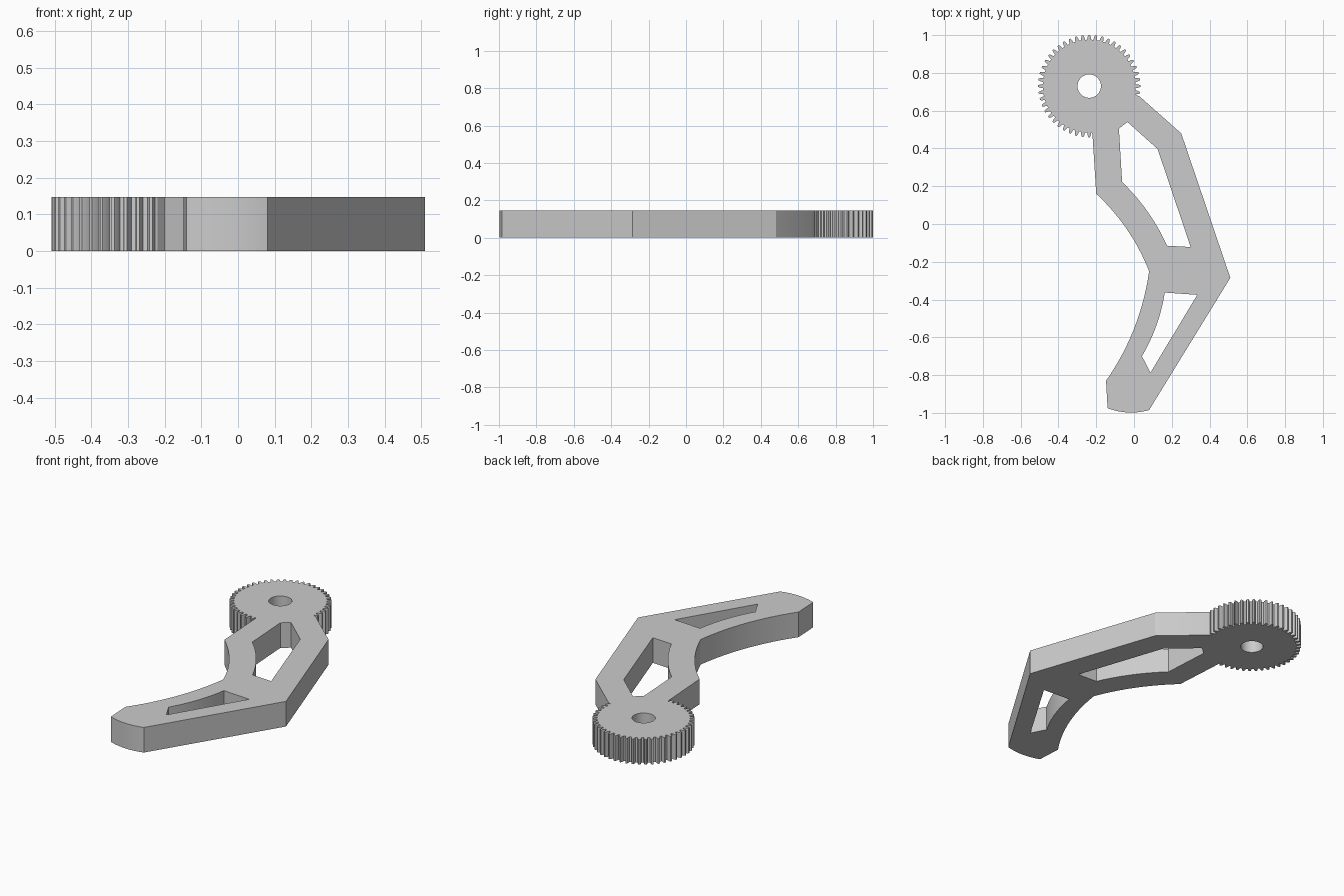
import bpy
import bmesh
from math import sin, cos, tau
from mathutils import Vector

if "Cube" in bpy.data.objects:
    bpy.data.objects.remove(bpy.data.objects["Cube"])

THICK = 0.147
CENTER = Vector((-0.237, 0.73))
TEETH = 48


def polar(radius, angle):
    return CENTER + Vector((cos(angle), sin(angle))) * radius


def bow(a, b, rise, steps=14):
    """Shallow arc from a to b, bulging to the left of travel by rise."""
    a, b = Vector(a), Vector(b)
    d = b - a
    normal = Vector((-d.y, d.x)).normalized()
    return [a + d * t + normal * (4 * rise * t * (1 - t))
            for t in (i / steps for i in range(steps + 1))]


def gear_edge(first, last):
    """Tooth profile: root, flank and tip on both sides of each tooth."""
    half = [(0.32, 0.246), (0.25, 0.26), (0.12, 0.271)]
    shape = [(-f, r) for f, r in half] + [(f, r) for f, r in reversed(half)]
    return [polar(r, (k + f) * tau / TEETH)
            for k in range(first, last + 1) for f, r in shape]


# Outer edge: gear rim, concave inner side, rounded foot, straight outer side
outline = gear_edge(-1, 36) + [(-0.22, 0.476)]
outline += bow((-0.2, 0.16), (0.08, -0.25), 0.028)
outline += bow((0.08, -0.25), (-0.148, -0.83), 0.037)[1:]
outline += bow((-0.14, -0.975), (0.08, -0.985), -0.018)
outline += [(0.51, -0.285), (0.25, 0.48), (0.03, 0.675)]

# Shaft hole and the two lightening windows
shaft_hole = [polar(0.062, i * tau / 48) for i in range(48)]
upper_window = bow((-0.063, 0.222), (0.175, -0.115), 0.02)
upper_window += [(0.3, -0.122), (0.125, 0.397), (-0.035, 0.54), (-0.08, 0.505)]
lower_window = bow((0.163, -0.363), (0.042, -0.70), 0.017)
lower_window += [(0.087, -0.787), (0.335, -0.375)]

# Filled flat profile, extruded to the plate thickness
curve = bpy.data.curves.new("arm_profile", "CURVE")
curve.dimensions = "2D"
curve.fill_mode = "BOTH"
curve.extrude = THICK / 2
for loop in (outline, shaft_hole, upper_window, lower_window):
    spline = curve.splines.new("POLY")
    spline.points.add(len(loop) - 1)
    for point, (x, y) in zip(spline.points, loop):
        point.co = (x, y, 0, 1)
    spline.use_cyclic_u = True
profile = bpy.data.objects.new("arm_profile", curve)
bpy.context.collection.objects.link(profile)
bpy.context.view_layer.update()
evaluated = profile.evaluated_get(bpy.context.evaluated_depsgraph_get())
mesh = bpy.data.meshes.new_from_object(evaluated)
bpy.data.objects.remove(profile)

# Weld caps to walls and stand the plate on the ground
bm = bmesh.new()
bm.from_mesh(mesh)
bmesh.ops.remove_doubles(bm, verts=bm.verts, dist=0.0002)
bmesh.ops.translate(bm, verts=bm.verts, vec=(0, 0, THICK / 2))
bmesh.ops.recalc_face_normals(bm, faces=bm.faces)
bm.to_mesh(mesh)
bm.free()

# Single grey material
grey = bpy.data.materials.new("plain_grey")
grey.use_nodes = True
colour = (0.6, 0.6, 0.6, 1)
grey.diffuse_color = colour
grey.node_tree.nodes["Principled BSDF"].inputs["Base Color"].default_value = colour
mesh.materials.clear()
mesh.materials.append(grey)

arm = bpy.data.objects.new("geared_arm", mesh)
bpy.context.collection.objects.link(arm)
bpy.ops.object.select_all(action="DESELECT")
arm.select_set(True)
bpy.context.view_layer.objects.active = arm
bpy.ops.object.shade_smooth_by_angle(angle=0.35)
